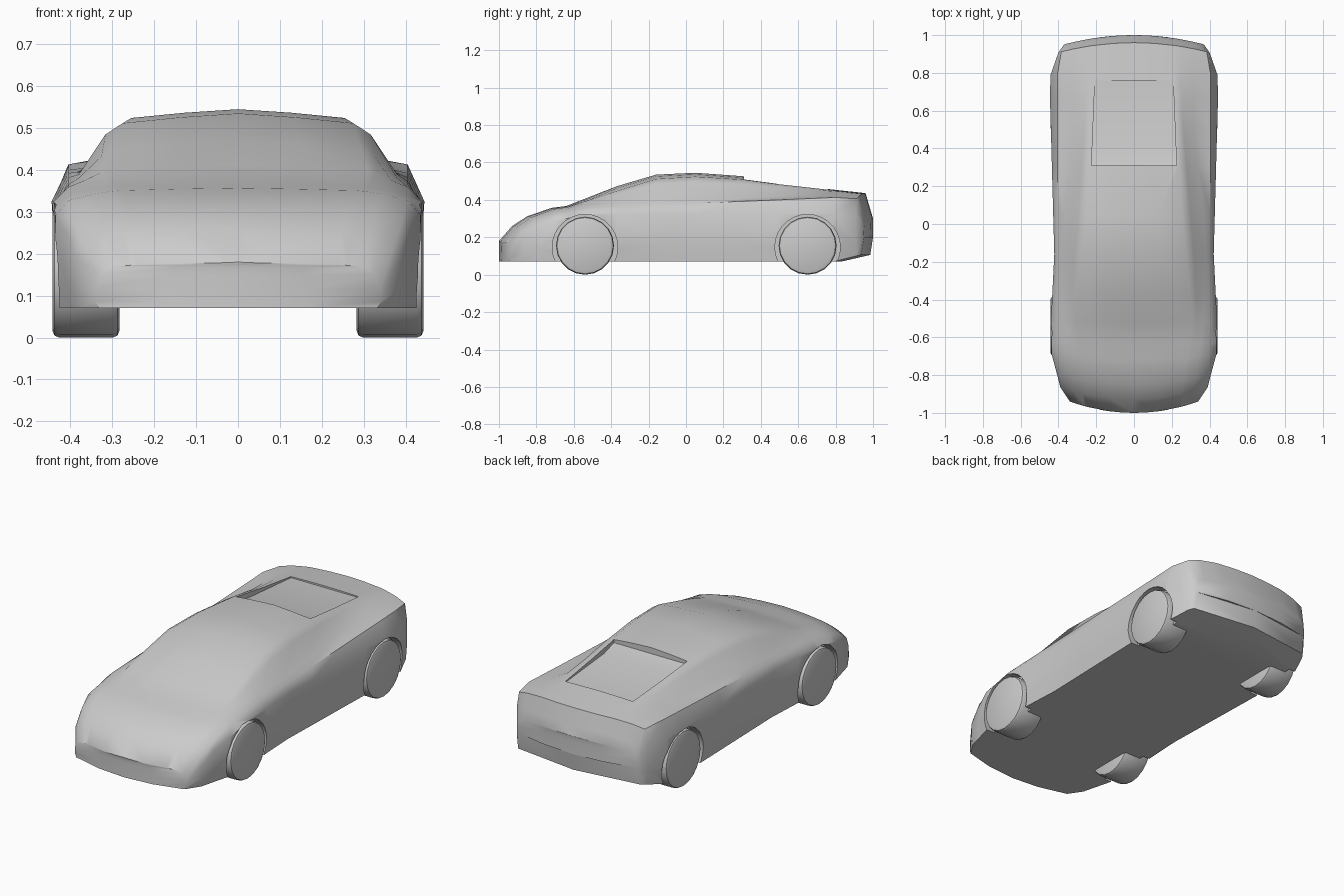
import bpy, bmesh, math
from mathutils import Matrix

if "Cube" in bpy.data.objects:
    bpy.data.objects.remove(bpy.data.objects["Cube"])

# Shape curves along the car's length: (y, value)
TOP = [(-1, .18), (-.93, .26), (-.85, .312), (-.72, .357), (-.64, .367), (-.37, .473),
       (-.16, .535), (.05, .545), (.31, .526), (.5, .486), (.96, .436), (1, .3)]
WIDTH = [(-1, .34), (-.93, .39), (-.72, .436), (-.52, .44), (-.16, .422), (.68, .445),
         (.83, .442), (.96, .4), (1, .37)]
CABIN = [(-1, .31), (-.4, .38), (-.05, .38), (.5, .315), (1, .32)]
ROOF = [(-1, .24), (-.52, .31), (.1, .25), (1, .21)]
CROWN = [(-.64, .006), (-.4, .026), (.31, .018), (.5, .003)]


def at(curve, y):
    if y <= curve[0][0]:
        return curve[0][1]
    for (y0, v0), (y1, v1) in zip(curve, curve[1:]):
        if y <= y1:
            return v0 + (v1 - v0) * (y - y0) / (y1 - y0)
    return curve[-1][1]


def half_section(y, k):
    w, zt, xc, xr = at(WIDTH, y), at(TOP, y), at(CABIN, y), at(ROOF, y)
    floor = .2 if y == 1 else .07 + .23 * max(0, y - .83)
    zr = zt - at(CROWN, y)
    belt = min(zt - .03, .38 + .04 * y)
    zs, zc = min(.325, belt - .035), belt + .016
    g = max(0, zr - zc) * .08
    pts = [(0, floor), (w - .008, floor), (w, floor + (zs - floor) * .35), (w, zs),
           (min(.405, w - .015), belt), (min(xc, w - .03), zc),
           (xc + (xr - xc) * .7 + g, zc + (zr - zc) * .7 + g),
           (xr, zr), (xr * .5, zr + (zt - zr) * .6), (0, zt)]
    # nose and tail are bowed in plan
    bow = 1.3 * max(0, -y - .6) - .9 * max(0, y - .6)
    return [(x * k, y + bow * (x * k) ** 2, z) for x, z in pts]


def link(name, bm):
    bmesh.ops.recalc_face_normals(bm, faces=bm.faces)
    me = bpy.data.meshes.new(name)
    bm.to_mesh(me)
    bm.free()
    ob = bpy.data.objects.new(name, me)
    bpy.context.collection.objects.link(ob)
    return ob


def smooth(ob, angle):
    bpy.ops.object.select_all(action='DESELECT')
    ob.select_set(True)
    bpy.context.view_layer.objects.active = ob
    bpy.ops.object.shade_smooth_by_angle(angle=math.radians(angle))


def cylinder(name, x0, x1, y, z, r, sides, bevel=0):
    bm = bmesh.new()
    m = Matrix.Translation(((x0 + x1) / 2, y, z)) @ Matrix.Rotation(math.pi / 2, 4, 'Y')
    bmesh.ops.create_cone(bm, cap_ends=True, segments=sides, radius1=r, radius2=r,
                          depth=abs(x1 - x0), matrix=m)
    if bevel:
        rims = [e for e in bm.edges if any(len(f.verts) > 4 for f in e.link_faces)]
        bmesh.ops.bevel(bm, geom=rims, offset=bevel, segments=2, affect='EDGES', profile=.5)
    return link(name, bm)


# Lofted body shell; the ends close by narrowing onto the centre line
bm = bmesh.new()
stations = sorted([y for y, _ in TOP] + [-.52, .68, .83, .985])
rows = [(-1, 0), (-1, .5)] + [(y, 1) for y in stations] + [(1, .5), (1, 0)]
rings = []
for y, k in rows:
    h = half_section(y, k)
    ring = h + [(-px, py, pz) for px, py, pz in h[-2:0:-1]]
    rings.append([bm.verts.new(p) for p in ring])
for a, b in zip(rings, rings[1:]):
    for i in range(len(a)):
        j = (i + 1) % len(a)
        bm.faces.new((a[i], a[j], b[j], b[i]))
bmesh.ops.remove_doubles(bm, verts=bm.verts, dist=.0005)
body = link("body_shell", bm)

# Cutters: wheel arches and the sunken rear deck between the buttresses
cutters = []
for side in (-1, 1):
    for y in (-.54, .65):
        cutters.append(cylinder("arch_cutter", side * .385, side * .6, y, .147, .175, 28))
bm = bmesh.new()
profile = [(.31, .62), (.31, .492), (.40, .468), (.76, .448), (.76, .62)]
left, right = [[bm.verts.new((s * (.225 - .04 * (y - .31)), y, z)) for y, z in profile]
               for s in (-1, 1)]
bm.faces.new(left)
bm.faces.new(right[::-1])
for i in range(5):
    j = (i + 1) % 5
    bm.faces.new((left[i], left[j], right[j], right[i]))
cutters.append(link("deck_cutter", bm))

bpy.context.view_layer.objects.active = body
for c in cutters:
    c.hide_render = True
    mod = body.modifiers.new("cut", 'BOOLEAN')
    mod.operation = 'DIFFERENCE'
    mod.solver = 'EXACT'
    mod.object = c
    bpy.ops.object.modifier_apply(modifier=mod.name)
for c in cutters:
    bpy.data.objects.remove(c)
smooth(body, 42)

# Wheels
for end, y in (("front", -.54), ("rear", .65)):
    for label, side in (("left", -1), ("right", 1)):
        wheel = cylinder(f"{end}_{label}_wheel", side * .283, side * .443, y, .155, .155, 20, .016)
        smooth(wheel, 40)
